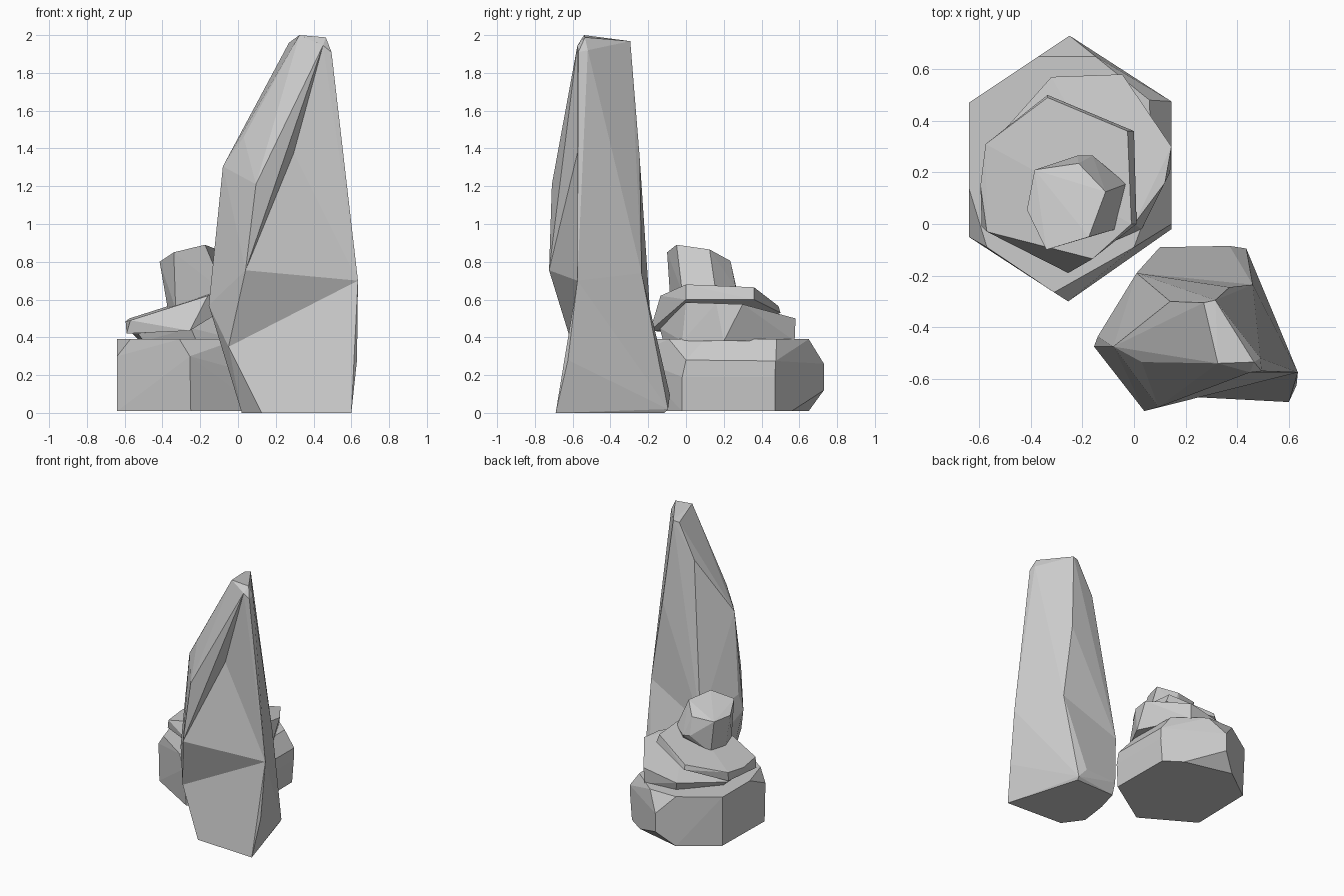
import bpy, bmesh, math

def add_hull(bm, pts):
    """Wrap a convex faceted rock around a few corner points."""
    vs = [bm.verts.new(p) for p in pts]
    res = bmesh.ops.convex_hull(bm, input=vs)
    junk = set(res["geom_interior"]) | set(res["geom_unused"])
    bmesh.ops.delete(bm, geom=[v for v in junk if isinstance(v, bmesh.types.BMVert)], context='VERTS')

def rock(name, *hulls):
    bm = bmesh.new()
    for pts in hulls:
        add_hull(bm, pts)
    bmesh.ops.dissolve_limit(bm, angle_limit=math.radians(3), verts=bm.verts[:], edges=bm.edges[:])
    bmesh.ops.recalc_face_normals(bm, faces=bm.faces[:])
    me = bpy.data.meshes.new(name)
    bm.to_mesh(me)
    bm.free()
    ob = bpy.data.objects.new(name, me)
    bpy.context.collection.objects.link(ob)
    return ob

def ring(z, *xy):
    return [(x, y, z) for x, y in xy]

# Tall standing rock: flared foot, tapering shaft and a bulging front-left shoulder
foot = ring(0, (.6, -.69), (.125, -.665), (.02, -.52), (.05, -.3), (.1, -.12), (.43, -.115)) + [
    (.1, -.09, .09), (.37, -.085, .095), (.435, -.095, .02), (.63, -.625, .28)]
waist = [(.01, -.19, .53), (.46, -.235, .74), (-.155, -.475, .57), (.635, -.575, .7)]
knee = (-.05, -.6, .35)
left = [(-.14, -.435, .7), (-.08, -.475, 1.305), (.03, -.535, 1.46)]
back = [(.37, -.245, 1.35), (.14, -.3, 1.71), (.27, -.305, 1.96), (.315, -.295, 1.968)]
tip = [(.325, -.54, 2.0), (.465, -.535, 1.988), (.45, -.575, 1.945)]
corner = [(.495, -.57, 1.91), (.49, -.52, 1.92)]
low_bulge, high_bulge = (.04, -.725, .755), (.095, -.71, 1.21)
notch = (.295, -.575, 1.375)
rock("tall_rock",
     foot + waist + [knee],
     waist + left + back + tip + corner + [notch],
     [low_bulge, knee, notch, (.2, -.5, .4)] + waist[2:] + left,
     [low_bulge, high_bulge, notch] + waist[2:3] + left + tip)

# Wide base stone with chipped corners
rock("base_stone",
     ring(.39, (-.64, .47), (-.64, .14), (-.57, -.09), (-.31, -.265), (.0, -.09),
          (.07, .1), (.06, .48), (-.15, .65), (-.37, .65))
     + [(-.25, .73, .12), (-.25, .73, .26), (.145, .47, .19), (.145, .475, .275), (.145, -.02, .19),
        (.145, 0, .28), (-.255, -.3, .3), (-.64, -.05, .3)]
     + ring(.01, (.135, -.02), (.13, .47), (0, .56), (-.37, .65), (-.63, .46), (-.64, -.04), (-.25, -.27)))

# Lower slab
rock("lower_slab",
     [(-.32, .57, .45), (-.045, .58, .5), (.145, .3, .575), (.12, .16, .58), (0, 0, .585),
      (-.25, -.14, .45), (-.53, 0, .42), (-.56, .3, .42)]
     + ring(.38, (-.3, .55), (-.05, .575), (.14, .2), (.03, -.02), (-.22, -.12), (-.5, 0), (-.52, .3)))

# Tilted upper slab
rock("tilted_slab",
     [(-.57, -.03, .49), (-.575, .31, .5), (-.335, .49, .565), (-.025, .36, .665), (-.01, 0, .68), (-.16, -.135, .62),
      (-.595, .15, .485), (-.59, -.01, .42), (-.57, .3, .43), (-.335, .5, .53), (0, .36, .6), (.01, 0, .6),
      (-.255, -.19, .435), (-.35, -.1, .44)])

# Small top stone
rock("top_stone",
     [(-.385, .21, .8), (-.415, .055, .8), (-.34, -.1, .85), (-.175, -.05, .89), (-.11, .125, .865),
      (-.215, .235, .805), (-.22, .265, .67), (-.16, .265, .66), (-.03, .155, .66), (-.07, -.02, .64),
      (-.37, .05, .54), (-.33, -.08, .55), (-.35, .2, .55), (-.12, .2, .57), (-.08, 0, .6)])
